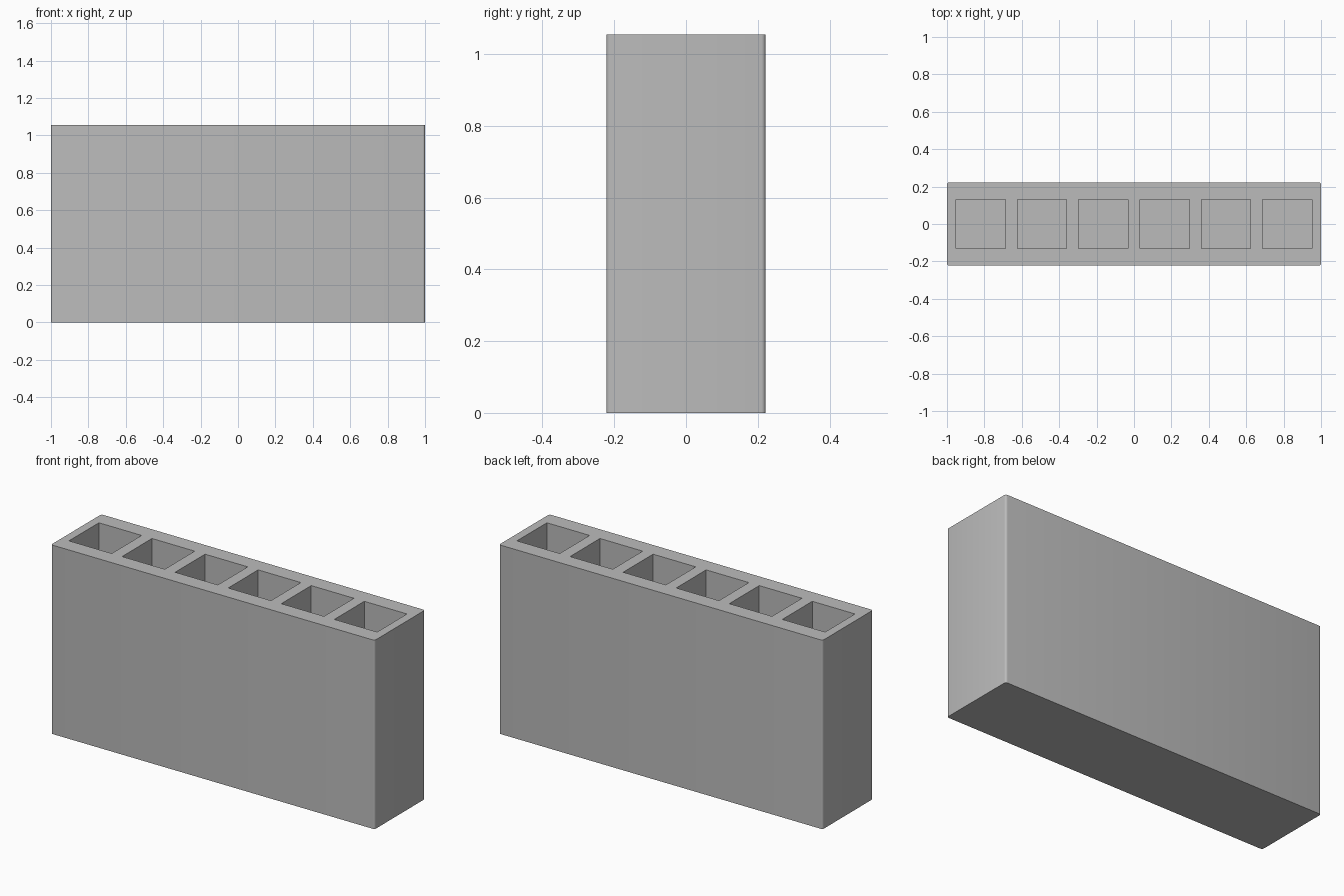
import bpy
import bmesh
import math

WIDTH, DEPTH, HEIGHT = 2.0, 0.444, 1.055
HOLE, PITCH, COUNT, FLOOR = 0.264, 0.328, 6, 0.06

cube = bpy.data.objects.get("Cube")
if cube:
    bpy.data.objects.remove(cube, do_unlink=True)

# Plain concrete colour
concrete = bpy.data.materials.new("concrete_grey")
concrete.use_nodes = True
grey = (0.5, 0.5, 0.5, 1)
concrete.diffuse_color = grey
concrete.node_tree.nodes["Principled BSDF"].inputs["Base Color"].default_value = grey


def add_box(bm, size, bottom, x=0):
    """Add a box standing on the given height and return its vertices."""
    verts = bmesh.ops.create_cube(bm, size=1)["verts"]
    bmesh.ops.scale(bm, vec=size, verts=verts)
    bmesh.ops.translate(bm, vec=(x, 0, bottom + size[2] / 2), verts=verts)
    return verts


def make_object(name, bm):
    mesh = bpy.data.meshes.new(name)
    bm.to_mesh(mesh)
    bm.free()
    mesh.materials.append(concrete)
    obj = bpy.data.objects.new(name, mesh)
    bpy.context.collection.objects.link(obj)
    return obj


# Block body with slightly rounded upright corners
bm = bmesh.new()
add_box(bm, (WIDTH, DEPTH, HEIGHT), 0)
uprights = [e for e in bm.edges
            if abs(e.verts[0].co.z - e.verts[1].co.z) > HEIGHT / 2]
bmesh.ops.bevel(bm, geom=uprights, offset=0.012, segments=4,
                profile=0.5, affect='EDGES')
block = make_object("hollow_block", bm)

# Row of square cells, closed at the bottom
bm = bmesh.new()
for i in range(COUNT):
    add_box(bm, (HOLE, HOLE, HEIGHT), FLOOR, (i - (COUNT - 1) / 2) * PITCH)
cutter = make_object("cell_cutter", bm)

cut = block.modifiers.new("cells", 'BOOLEAN')
cut.operation = 'DIFFERENCE'
cut.solver = 'EXACT'
cut.object = cutter
bpy.context.view_layer.objects.active = block
block.select_set(True)
bpy.ops.object.modifier_apply(modifier=cut.name)
bpy.data.objects.remove(cutter, do_unlink=True)

# Soft corners, crisp edges elsewhere
bpy.ops.object.shade_smooth_by_angle(angle=math.radians(30))
